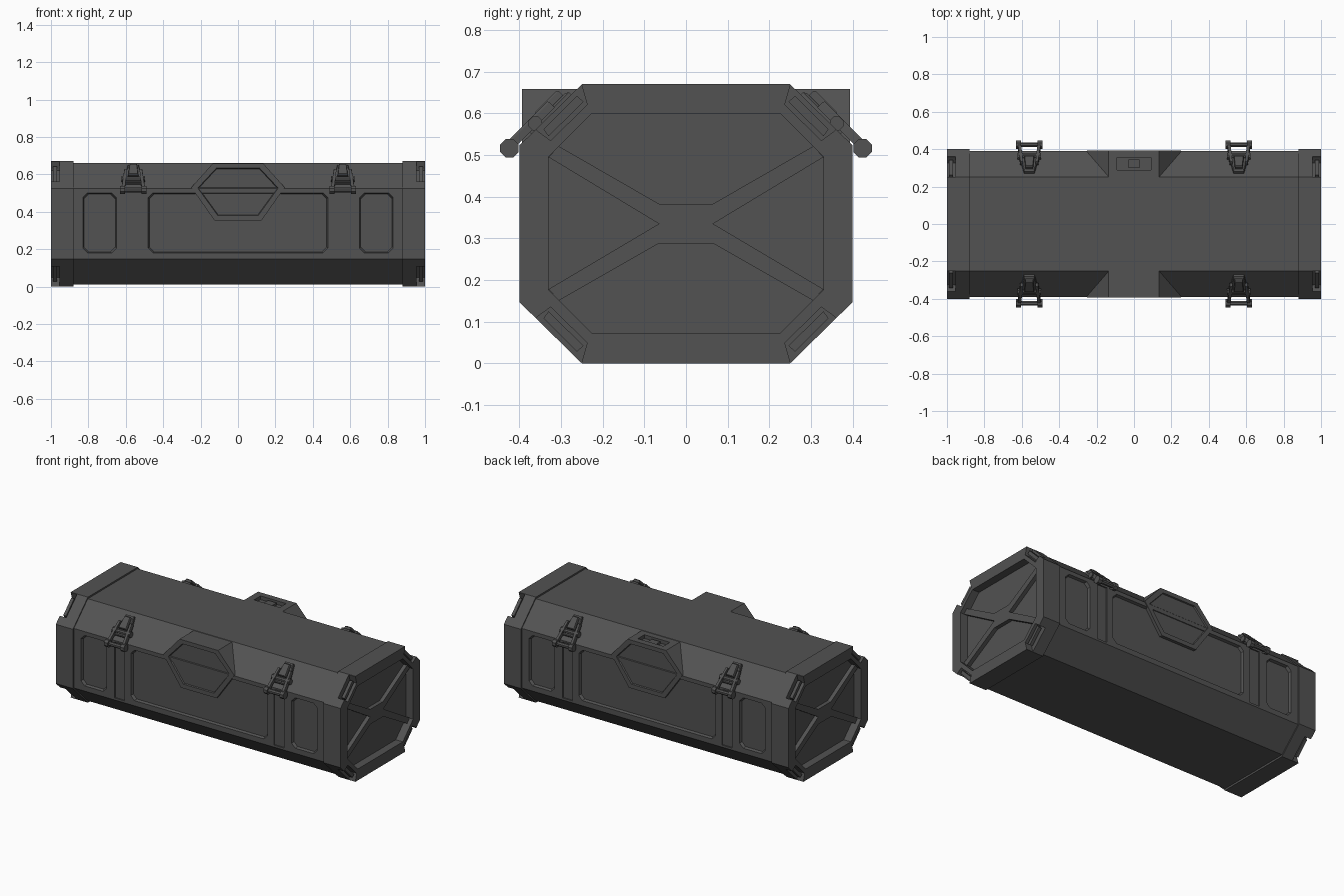
import bpy, bmesh, math
from mathutils import Vector

if "Cube" in bpy.data.objects:
    bpy.data.objects.remove(bpy.data.objects["Cube"])

grey = bpy.data.materials.new("charcoal grey")
grey.diffuse_color = (0.085, 0.085, 0.085, 1)
grey.use_nodes = True
grey.node_tree.nodes["Principled BSDF"].inputs["Base Color"].default_value = grey.diffuse_color
S2 = math.sqrt(0.5)


def loft(name, rings):
    """Closed solid through a list of equal-length rings of points."""
    bm = bmesh.new()
    rows = [[bm.verts.new(p) for p in r] for r in rings]
    n = len(rows[0])
    for a, b in zip(rows, rows[1:]):
        for i in range(n):
            j = (i + 1) % n
            bm.faces.new((a[i], a[j], b[j], b[i]))
    bm.faces.new(rows[0])
    bm.faces.new(rows[-1])
    bmesh.ops.recalc_face_normals(bm, faces=bm.faces)
    me = bpy.data.meshes.new(name)
    bm.to_mesh(me)
    bm.free()
    me.materials.append(grey)
    ob = bpy.data.objects.new(name, me)
    bpy.context.collection.objects.link(ob)
    return ob


def along_x(pts, x):
    return [(x, y, z) for y, z in pts]


def along_y(pts, y):
    return [(x, y, z) for x, z in pts]


def cut(ob, cutter):
    m = ob.modifiers.new("cut", 'BOOLEAN')
    m.object, m.solver, m.operation = cutter, 'EXACT', 'DIFFERENCE'
    bpy.context.view_layer.objects.active = ob
    bpy.ops.object.modifier_apply(modifier=m.name)
    bpy.data.objects.remove(cutter)


def box(name, x0, x1, y0, y1, z0, z1):
    p = [(x0, z0), (x1, z0), (x1, z1), (x0, z1)]
    return loft(name, [along_y(p, y0), along_y(p, y1)])


def octagon(w, lo, hi, cw, ch):
    """Chamfered rectangle: half width w, chamfer cw wide and ch high."""
    a = w - cw
    return [(-a, lo), (a, lo), (w, lo + ch), (w, hi - ch),
            (a, hi), (-a, hi), (-w, hi - ch), (-w, lo + ch)]


# main body
body_prof = octagon(0.39, 0.012, 0.66, 0.14, 0.135)
body = loft("case_body", [along_x(body_prof, -0.9), along_x(body_prof, 0.9)])

# recessed side panels and strips below the clasps
for sy in (-1, 1):
    for cx, hw in ((-0.74, 0.09), (0, 0.48), (0.74, 0.09)):
        p = [(cx + x, z) for x, z in octagon(hw, 0.18, 0.5, 0.025, 0.025)]
        q = [(cx + x, z) for x, z in octagon(hw - 0.006, 0.186, 0.494, 0.025, 0.025)]
        cut(body, loft("panel_cutter", [along_y(p, sy * 0.42), along_y(p, sy * 0.39),
                                        along_y(q, sy * 0.374)]))
    for cx in (-0.56, 0.56):
        y = sorted((sy * 0.382, sy * 0.42))
        cut(body, box("strip_cutter", cx - 0.035, cx + 0.035, *y, 0.16, 0.515))

# end caps with recess, cross brace and corner notches
outer = octagon(0.4, 0, 0.67, 0.15, 0.147)
inner = octagon(0.33, 0.072, 0.6, 0.104, 0.104)
brace = [(0.33, 0.495), (0.065, 0.335), (0.33, 0.178), (0.305, 0.151),
         (0.065, 0.288), (-0.065, 0.288), (-0.305, 0.151), (-0.33, 0.178),
         (-0.065, 0.335), (-0.33, 0.495), (-0.305, 0.521), (-0.065, 0.383),
         (0.065, 0.383), (0.305, 0.521)]
notch = [(0.237, 0.621), (0.257, 0.69), (0.38, 0.58), (0.354, 0.556), (0.325, 0.535)]
bar = [(0.246, 0.628), (0.262, 0.642), (0.342, 0.562), (0.33, 0.545)]
for sx in (-1, 1):
    cap = loft("end_cap", [along_x(outer, sx * 0.88), along_x(outer, sx),
                           along_x(inner, sx), along_x(inner, sx * 0.95)])
    loft("cross_brace", [along_x(brace, sx * 0.945), along_x(brace, sx * 0.975)])
    for sy in (-1, 1):
        for top in (True, False):
            def corner(pts):
                return [(sy * y, z if top else 0.67 - z) for y, z in pts]
            cut(cap, loft("notch_cutter", [along_x(corner(notch), sx * 0.955),
                                           along_x(corner(notch), sx * 1.02)]))
            loft("corner_bar", [along_x(corner(bar), sx * 0.968),
                                along_x(corner(bar), sx * 0.988)])

# hexagonal centre blocks on both long sides
hexa = [(-0.125, 0.352), (0.125, 0.352), (0.25, 0.53), (0.135, 0.658),
        (-0.135, 0.658), (-0.25, 0.53)]
hexa_in = [(x * 0.86, 0.51 + (z - 0.51) * 0.83) for x, z in hexa]
hexa_floor = [(x * 0.84, 0.51 + (z - 0.51) * 0.81) for x, z in hexa]
for sy in (-1, 1):
    block = loft("hex_block", [along_y(hexa, sy * 0.23), along_y(hexa, sy * 0.394),
                               along_y(hexa_in, sy * 0.394), along_y(hexa_floor, sy * 0.386)])
    if sy > 0:
        # latch slot in the top of the rear block
        cut(block, box("slot_cutter", -0.09, 0.09, 0.29, 0.355, 0.635, 0.7))
        box("slot_button", -0.03, 0.03, 0.3, 0.345, 0.63, 0.65)


# clasps, laid out on the sloped face: a = across, u = down slope, n = off surface
for cx in (-0.56, 0.56):
    for sy in (-1, 1):
        def P(a, u, n):
            return Vector((cx + a, sy * (0.25 + (u + n) * S2), 0.662 + (n - u) * S2))

        def slab(name, pts, n0, n1, k=0.9):
            um = sum(u for a, u in pts) / len(pts)
            return loft(name, [[P(a, u, n0) for a, u in pts],
                               [P(a, u, n1) for a, u in pts],
                               [P(a * k, um + (u - um) * k, n1 + 0.005) for a, u in pts]])

        def rod(name, a0, a1, u, n, r):
            ring = [(u + r * math.cos(math.pi * (i + .5) / 4),
                     n + r * math.sin(math.pi * (i + .5) / 4)) for i in range(8)]
            return loft(name, [[P(a, *c) for c in ring] for a in (a0, a1)])

        slab("clasp_plate", [(-0.028, 0.03), (0.028, 0.03), (0.05, 0.13),
                             (0.05, 0.165), (-0.05, 0.165), (-0.05, 0.13)], -0.01, 0.014)
        slab("clasp_lever", [(-0.02, 0.045), (0.02, 0.045), (0.027, 0.125),
                             (-0.027, 0.125)], 0.01, 0.033)
        for s in (-1, 1):
            slab("clasp_arm", [(s * 0.034, 0.08), (s * 0.048, 0.08),
                               (s * 0.064, 0.226), (s * 0.046, 0.226)], 0.012, 0.03, 0.97)
            rod("clasp_knob", s * 0.044, s * 0.07, 0.226, 0.02, 0.024)
            rod("clasp_pivot", s * 0.036, s * 0.064, 0.14, 0.018, 0.018)
        rod("clasp_bar", -0.06, 0.06, 0.226, 0.02, 0.014)
        rod("clasp_hinge", -0.05, 0.05, 0.14, 0.018, 0.013)
